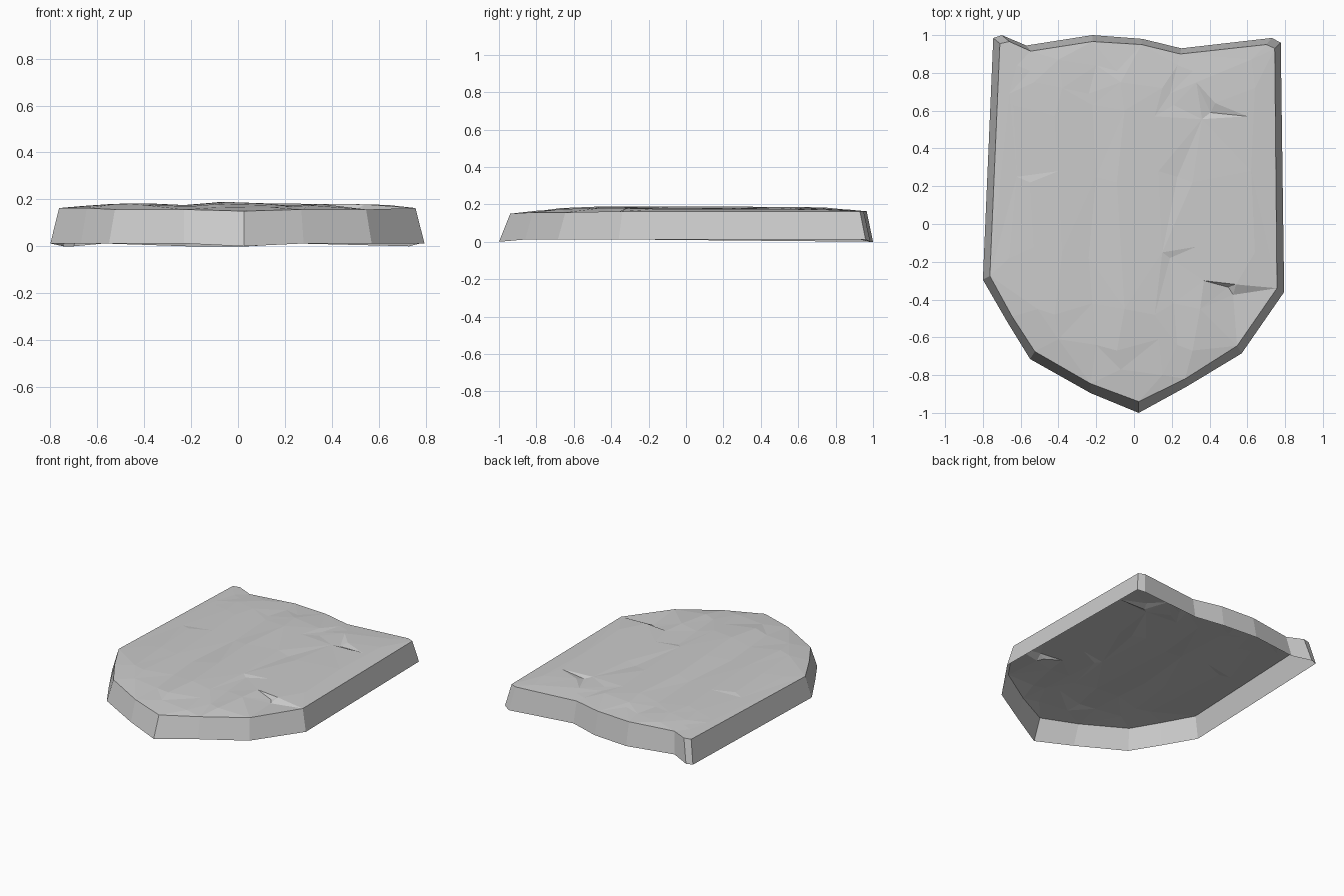
import bpy, bmesh
from mathutils import Vector, geometry

if "Cube" in bpy.data.objects:
    bpy.data.objects.remove(bpy.data.objects["Cube"])

# Rim outlines, clockwise from the top-left corner: foot x, foot y, top x, top y
RIM = [
    (-.745, .985, -.71, .955), (-.70, 1.0, -.66, .966), (-.57, .945, -.547, .915),
    (-.22, 1.0, -.22, .966), (.045, .98, .04, .95), (.25, .93, .245, .90),
    (.73, .985, .70, .95), (.777, .96, .745, .93), (.795, -.36, .757, -.34),
    (.57, -.685, .546, -.645), (.28, -.86, .27, -.82), (.025, -1.0, .025, -.94),
    (-.23, -.895, -.23, -.845), (-.55, -.715, -.525, -.675),
    (-.67, -.52, -.645, -.49), (-.80, -.295, -.763, -.275)]

# Uneven ridges across the width, and how strongly they show along the length
RIDGES = [(-.64, .172), (-.53, .181), (-.40, .183), (-.22, .175), (-.07, .189),
          (.13, .182), (.21, .174), (.33, .181), (.62, .176)]
ROWS = [(-.80, .15), (-.64, .65), (-.45, 1), (-.15, 1), (.25, .95), (.60, .9), (.72, .75), (.84, .45)]
# Small chips in the face: x, y, z
CHIPS = [(.37, -.30, .18), (.54, -.32, .179), (.525, -.375, .152), (.50, -.335, .156),
         (.36, .555, .176), (.43, .64, .178), (.405, .59, .163)]


def rim_height(y):
    return .15 if y < -.9 else .157 if y < -.6 else .163


def inside(x, y, margin):
    """True when the point lies inside the top outline, clear of its edge."""
    hit = False
    p = Vector((x, y))
    for i, a in enumerate(RIM):
        b = RIM[i - 1]
        ax, ay, bx, by = a[2], a[3], b[2], b[3]
        if (ay > y) != (by > y) and x < (bx - ax) * (y - ay) / (by - ay) + ax:
            hit = not hit
        u, v = Vector((ax, ay)), Vector((bx, by))
        t = max(0, min(1, (p - u).dot(v - u) / (v - u).length_squared))
        if (u + (v - u) * t - p).length < margin:
            return False
    return hit


n = len(RIM)
pts = [(x, y, rim_height(y)) for _, _, x, y in RIM]

# Hammered face points, staggered so the facets look irregular
for r, (y, fade) in enumerate(ROWS):
    for c, (x, z) in enumerate(RIDGES):
        px, py = x + .02 * ((r * 2 + c) % 3 - 1), y + .03 * ((r + c * 2) % 3 - 1)
        if inside(px, py, .06) and all((Vector((px, py)) - Vector(k[:2])).length > .07 for k in CHIPS):
            pts.append((px, py, .163 + (z - .163) * fade))
pts += CHIPS

edges = [(i, (i + 1) % n) for i in range(n)]
flat, _, tris, origin, _, _ = geometry.delaunay_2d_cdt(
    [Vector(p[:2]) for p in pts], edges, [], 1, 1e-5)

# Face sheet plus sloping side wall, left open underneath
bm = bmesh.new()
top = {}
verts = []
for co, src in zip(flat, origin):
    v = bm.verts.new((co.x, co.y, pts[src[0]][2] if src else .17))
    verts.append(v)
    for s in src:
        top[s] = v
for t in tris:
    bm.faces.new([verts[i] for i in t])
foot = [bm.verts.new((x, y, 0 if y < -.9 or y > .96 else .012)) for x, y, _, _ in RIM]
for a, b in edges:
    bm.faces.new((top[a], top[b], foot[b], foot[a]))
bmesh.ops.recalc_face_normals(bm, faces=bm.faces)
if sum(f.normal.z * f.calc_area() for f in bm.faces) < 0:
    bmesh.ops.reverse_faces(bm, faces=bm.faces)

mesh = bpy.data.meshes.new("shield_shell")
bm.to_mesh(mesh)
bm.free()
bpy.context.collection.objects.link(bpy.data.objects.new("shield_shell", mesh))
